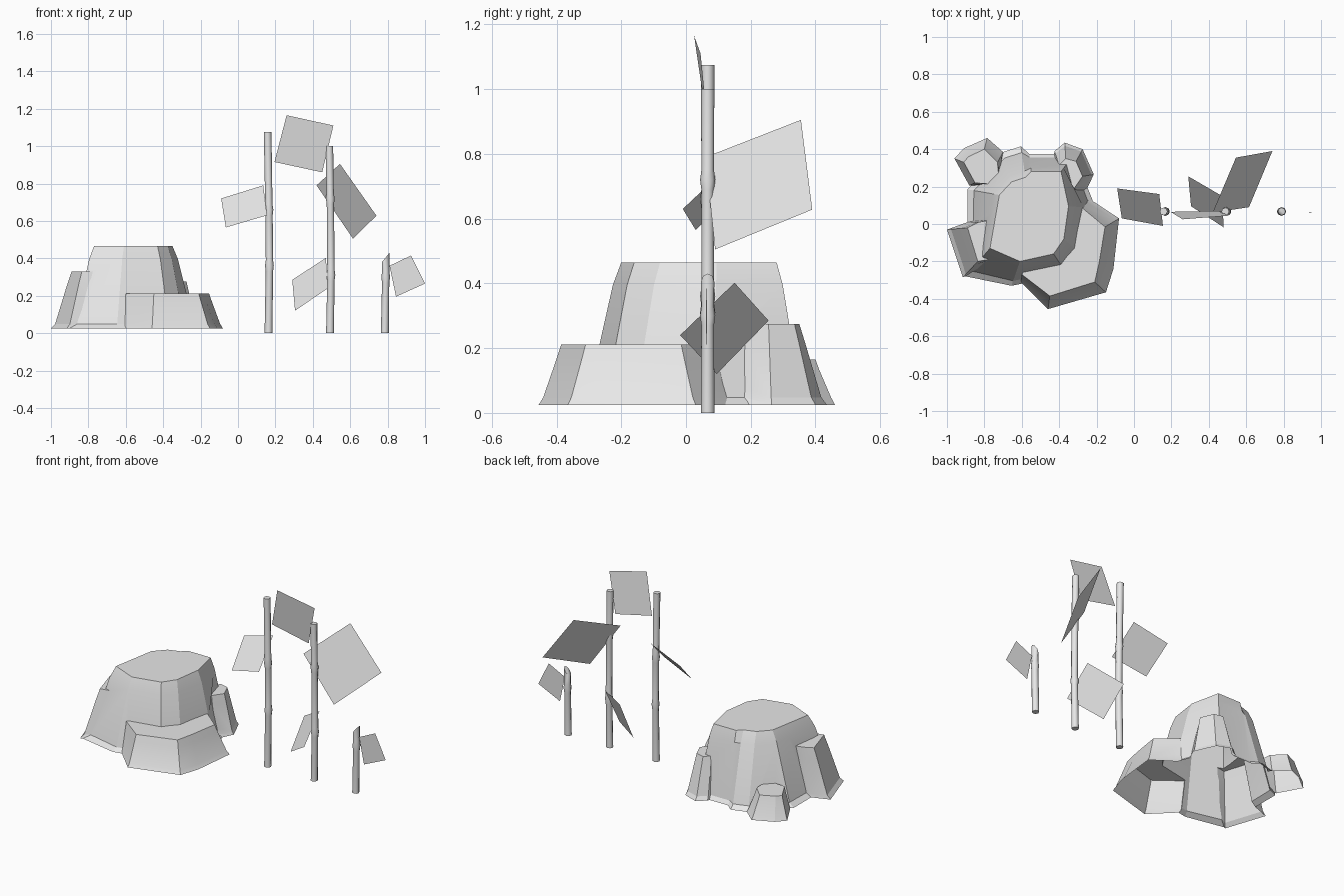
import bpy, bmesh, math
from mathutils import Vector

if "Cube" in bpy.data.objects:
    bpy.data.objects.remove(bpy.data.objects["Cube"])

grey = bpy.data.materials.new("plain_grey")
grey.diffuse_color = (0.8, 0.8, 0.8, 1)
grey.use_nodes = True
grey.node_tree.nodes["Principled BSDF"].inputs["Base Color"].default_value = grey.diffuse_color
GROUND = 0.025


def make_object(name, bm):
    me = bpy.data.meshes.new(name)
    bm.to_mesh(me)
    bm.free()
    me.materials.append(grey)
    ob = bpy.data.objects.new(name, me)
    bpy.context.collection.objects.link(ob)
    return ob


def smooth(ob, degrees):
    bpy.ops.object.select_all(action='DESELECT')
    ob.select_set(True)
    bpy.context.view_layer.objects.active = ob
    bpy.ops.object.shade_smooth_by_angle(angle=math.radians(degrees))


def loft(bm, rings):
    """Skin closed rings of points and cap both ends."""
    vr = [[bm.verts.new(p) for p in ring] for ring in rings]
    n = len(vr[0])
    for a, b in zip(vr, vr[1:]):
        for i in range(n):
            j = (i + 1) % n
            bm.faces.new((a[i], a[j], b[j], b[i]))
    bm.faces.new(vr[0][::-1])
    bm.faces.new(vr[-1])
    bmesh.ops.recalc_face_normals(bm, faces=bm.faces[:])


# Rock blocks: name, top height, foot outline, top outline
BLOCKS = [
    ("rock", 0.465,
     [(-.90, -.28), (-.655, -.33), (-.355, -.27), (-.265, -.175), (-.205, .085), (-.32, .375),
      (-.56, .375), (-.605, .415), (-.70, .385), (-.89, .185), (-.89, .015)],
     [(-.77, -.13), (-.61, -.20), (-.43, -.16), (-.375, -.08), (-.35, .095), (-.39, .28),
      (-.55, .28), (-.58, .25), (-.655, .225), (-.72, .155), (-.735, .07)]),
    ("left_block", 0.33,
     [(-1, -.03), (-.915, -.285), (-.72, -.20), (-.72, .05), (-.89, .01)],
     [(-.89, -.02), (-.835, -.20), (-.72, -.18), (-.72, .03), (-.83, .01)]),
    ("front_ledge", 0.212,
     [(-.605, -.31), (-.46, -.455), (-.15, -.365), (-.11, -.24), (-.08, .03), (-.27, .155), (-.45, 0)],
     [(-.60, -.27), (-.45, -.385), (-.21, -.31), (-.185, -.20), (-.155, -.015), (-.30, .105), (-.45, 0)]),
    ("back_right_block", 0.275,
     [(-.425, .39), (-.37, .435), (-.275, .40), (-.215, .265), (-.265, .16), (-.45, .19)],
     [(-.40, .315), (-.365, .35), (-.31, .335), (-.275, .255), (-.32, .19), (-.45, .21)]),
    ("back_left_block", 0.165,
     [(-.96, .35), (-.91, .405), (-.785, .46), (-.70, .385), (-.72, .21), (-.88, .205)],
     [(-.91, .33), (-.885, .36), (-.80, .40), (-.73, .33), (-.72, .21), (-.85, .22)]),
]


def rock_block(name, top_z, foot, top, depth):
    # flared foot, sloped wall, bevelled shoulder, flat top
    profile = [(-depth, 0), (GROUND, 0), (0.048, 0.2), (top_z - min(.07, .2 * top_z), 0.8), (top_z, 1)]
    bm = bmesh.new()
    loft(bm, [[(*Vector(f).lerp(Vector(t), k), z) for f, t in zip(foot, top)] for z, k in profile])
    return make_object(name, bm)


blocks = [rock_block(*b, 0.05 + 0.01 * i) for i, b in enumerate(BLOCKS)]
rock = blocks[0]
for b in blocks[1:]:
    m = rock.modifiers.new("join", 'BOOLEAN')
    m.operation, m.solver, m.object = 'UNION', 'EXACT', b
deps = bpy.context.evaluated_depsgraph_get()
joined = bpy.data.meshes.new_from_object(rock.evaluated_get(deps))
rock.modifiers.clear()
rock.data = joined
for b in blocks[1:]:
    bpy.data.objects.remove(b)

# Trim the rock at the ground line, leaving an open shell
bm = bmesh.new()
bm.from_mesh(joined)
bmesh.ops.bisect_plane(bm, geom=bm.verts[:] + bm.edges[:] + bm.faces[:],
                       plane_co=(0, 0, GROUND), plane_no=(0, 0, 1), clear_inner=True)
bm.to_mesh(joined)
bm.free()
smooth(rock, 15)


def stalk(name, x, height, nodes, slant=0.0, y=0.067, sides=8):
    """Thin cane with swollen joints; slant tilts the cut at the top."""
    rings = [(0, .021), (height, .0205)]
    for z in nodes:
        rings += [(z - .03, .0195), (z, .0235), (z + .03, .0195)]
    rings.sort()
    pts = []
    for z, r in rings:
        cx = x + .005 * math.sin(4 * z)
        tilt = slant if z == height else 0
        pts.append([(cx + r * math.cos(a), y + r * math.sin(a), z + tilt * math.cos(a))
                    for a in (2 * math.pi * i / sides for i in range(sides))])
    bm = bmesh.new()
    loft(bm, pts)
    smooth(make_object(name, bm), 50)


stalk("tall_stalk", .163, 1.075, (.36, .66))
stalk("middle_stalk", .492, 1.0, (.31, .72))
stalk("short_stalk", .785, .405, (.30,), slant=.025)

# Flat leaf cards
LEAVES = {
    "left_leaf": [(-.09, .19, .72), (.135, .16, .79), (.155, -.01, .63), (-.065, .03, .565)],
    "top_leaf": [(.26, .025, 1.165), (.51, .045, 1.11), (.45, .07, .86), (.195, .065, .915)],
    "large_leaf": [(.545, .355, .905), (.74, .39, .628), (.615, .09, .505), (.42, .06, .79)],
    "low_leaf": [(.29, .255, .285), (.47, .15, .402), (.48, -.018, .24), (.305, .095, .12)],
    "right_leaf": [(.81, .065, .36), (.925, .063, .415), (1, .062, .265), (.845, .064, .195)],
}
for name, corners in LEAVES.items():
    bm = bmesh.new()
    bm.faces.new([bm.verts.new(c) for c in corners])
    make_object(name, bm)
